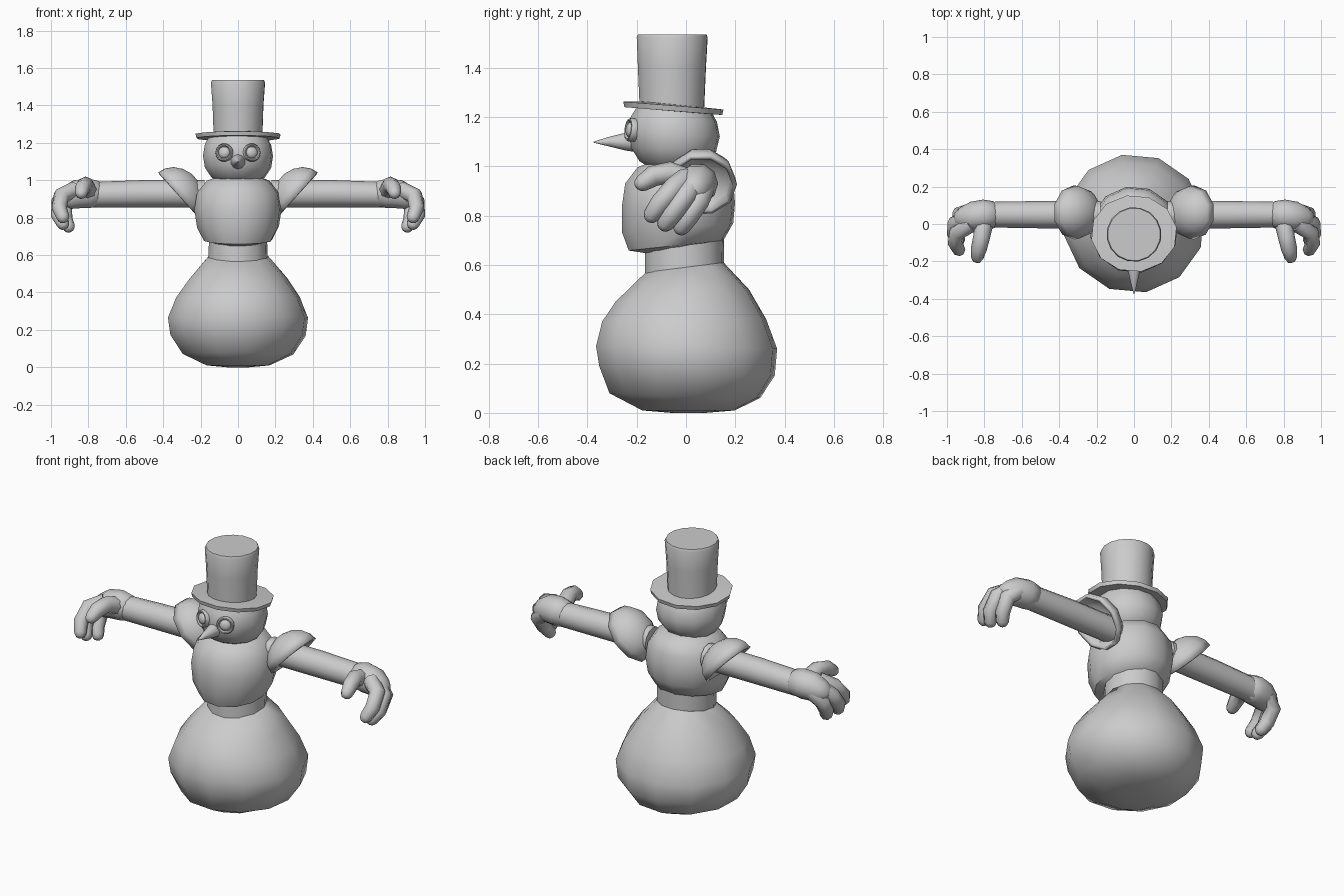
import bpy, bmesh, math
from mathutils import Vector as V

if "Cube" in bpy.data.objects:
    bpy.data.objects.remove(bpy.data.objects["Cube"])

def loft(name, rings, mirror=False, cap_end=True, thick=0, angle=50):
    """Skin a list of vertex rings, cap the ends, shade smooth by angle."""
    bm = bmesh.new()
    rows = [[bm.verts.new(p) for p in r] for r in rings]
    n = len(rows[0])
    for a, b in zip(rows, rows[1:]):
        for i in range(n):
            bm.faces.new((a[i], a[(i + 1) % n], b[(i + 1) % n], b[i]))
    bm.faces.new(rows[0])
    if cap_end:
        bm.faces.new(rows[-1])
    bmesh.ops.recalc_face_normals(bm, faces=bm.faces[:])
    me = bpy.data.meshes.new(name)
    bm.to_mesh(me)
    bm.free()
    ob = bpy.data.objects.new(name, me)
    bpy.context.collection.objects.link(ob)
    bpy.ops.object.select_all(action='DESELECT')
    ob.select_set(True)
    bpy.context.view_layer.objects.active = ob
    bpy.ops.object.shade_smooth_by_angle(angle=math.radians(angle))
    if thick:
        s = ob.modifiers.new("thickness", 'SOLIDIFY')
        s.thickness = thick
    if mirror:
        ob.modifiers.new("mirror", 'MIRROR')
    return ob

def ring(c, u, w, n, phase=0.0):
    return [c + u * math.cos(math.tau * i / n + phase) + w * math.sin(math.tau * i / n + phase)
            for i in range(n)]

def turned(name, rows, n=12, phase=0.17, angle=50):
    """Rows of (front y, front z, back y, back z, half width): tilted rings."""
    rings = []
    for yf, zf, yb, zb, rx in rows:
        f, b = V((0, yf, zf)), V((0, yb, zb))
        rings.append(ring((f + b) / 2, V((rx, 0, 0)), (b - f) / 2, n, phase))
    return loft(name, rings, angle=angle)

def tube(name, pts, radii, n=8, mirror=True, round_end=True):
    pts, radii = [V(p) for p in pts], list(radii)
    if round_end:
        d = (pts[-1] - pts[-2]).normalized()
        r = radii[-1]
        pts += [pts[-1] + d * r * 0.55, pts[-1] + d * r * 0.8]
        radii += [r * 0.72, r * 0.3]
    rings = []
    for i, (p, r) in enumerate(zip(pts, radii)):
        d = (pts[min(i + 1, len(pts) - 1)] - pts[max(i - 1, 0)]).normalized()
        up = V((0, 0, 1)) if abs(d.x) > 0.8 else V((1, 0, 0))
        u = d.cross(up).normalized()
        rings.append(ring(p, u * r, d.cross(u) * r, n))
    return loft(name, rings, mirror)

# Lower snowball and waist
turned("lower_body", [
    (-.165, .57, .155, .61, .165), (-.29, .45, .26, .5, .265), (-.345, .37, .33, .38, .335),
    (-.37, .27, .375, .26, .38), (-.357, .19, .365, .15, .367), (-.315, .08, .305, .06, .3),
    (-.18, .01, .2, .01, .17), (-.06, .0, .08, .0, .06)])
turned("waist", [(-.17, .54, .155, .58, .162), (-.168, .66, .158, .74, .157)])

# Torso and head
turned("torso", [
    (-.13, .642, .11, .69, .1), (-.235, .658, .155, .70, .185), (-.262, .73, .195, .77, .222),
    (-.263, .84, .202, .85, .237), (-.25, .93, .195, .94, .222), (-.2, .995, .16, 1.0, .17),
    (-.14, 1.02, .08, 1.03, .1)])
turned("head", [
    (-.12, .98, .03, .985, .08), (-.19, 1.02, .085, 1.01, .145), (-.225, 1.075, .125, 1.06, .18),
    (-.24, 1.14, .14, 1.12, .19), (-.227, 1.2, .128, 1.18, .18), (-.19, 1.26, .1, 1.23, .15)])

# Top hat
turned("hat_brim", [
    (-.19, 1.235, .08, 1.212, .14), (-.253, 1.24, .15, 1.208, .225), (-.257, 1.262, .155, 1.23, .231),
    (-.19, 1.264, .08, 1.238, .14)], angle=35)
turned("hat_crown", [
    (-.19, 1.24, .075, 1.22, .132), (-.197, 1.4, .083, 1.4, .138), (-.202, 1.522, .09, 1.522, .147),
    (-.197, 1.535, .085, 1.535, .141)], n=16, angle=60)

# Carrot nose
tube("nose", [(0, -.2, 1.1), (0, -.24, 1.1), (0, -.31, 1.1), (0, -.375, 1.098)],
     [.042, .037, .02, .002], 10, mirror=False, round_end=False)

# Eyes: rim ring and button centre
eye_c, eye_n = V((.073, -.222, 1.148)), V((.33, -.93, .12)).normalized()
eu = eye_n.cross(V((0, 0, 1))).normalized()
ew = eye_n.cross(eu)
def eye_part(name, prof):
    loft(name, [ring(eye_c + eye_n * h, eu * r, ew * r, 14) for h, r in prof], mirror=True)
eye_part("eye_rim", [(-.02, .046), (.004, .049), (.014, .044), (.014, .038), (.004, .033)])
eye_part("eye_button", [(-.01, .034), (.01, .03), (.018, .018), (.02, .006)])

# Arms
tube("arm", [(.18, .05, .928), (.5, .05, .928), (.8, .05, .922)], [.073, .073, .068], 12,
     round_end=False)

# Flared shoulder pads, open toward the arm
pc, pn, pu = V((.32, .062, .925)), V((-.74, 0, .67)), V((.67, 0, .74))
pad = []
for t in (12, 32, 52, 72, 90):
    s, c = math.sin(math.radians(t)), math.cos(math.radians(t))
    pad.append(ring(pc + pn * .13 * c, pu * .165 * s, V((0, .145 * s, 0)), 10, .3))
loft("shoulder_pad", pad, mirror=True, cap_end=False, thick=.018)

# Hands: palm, curled fingers and thumb
tube("palm", [(.735, .05, .925), (.75, .05, .927), (.8, .048, .93), (.86, .04, .925), (.91, .03, .905)],
     [.05, .072, .083, .08, .065], 10)
fingers = [
    [(.87, 0, .95), (.945, -.045, .915), (.955, -.105, .85), (.935, -.14, .80)],
    [(.89, .03, .93), (.955, .0, .885), (.96, -.055, .81), (.935, -.085, .765)],
    [(.87, .07, .91), (.93, .05, .86), (.925, .005, .79), (.905, -.02, .75)]]
for k, path in enumerate(fingers):
    tube("finger_%d" % (k + 1), path, [.045, .045, .041, .035])
tube("thumb", [(.8, .01, .94), (.815, -.07, .975), (.83, -.135, .96), (.838, -.18, .93)],
     [.05, .045, .043, .034])
